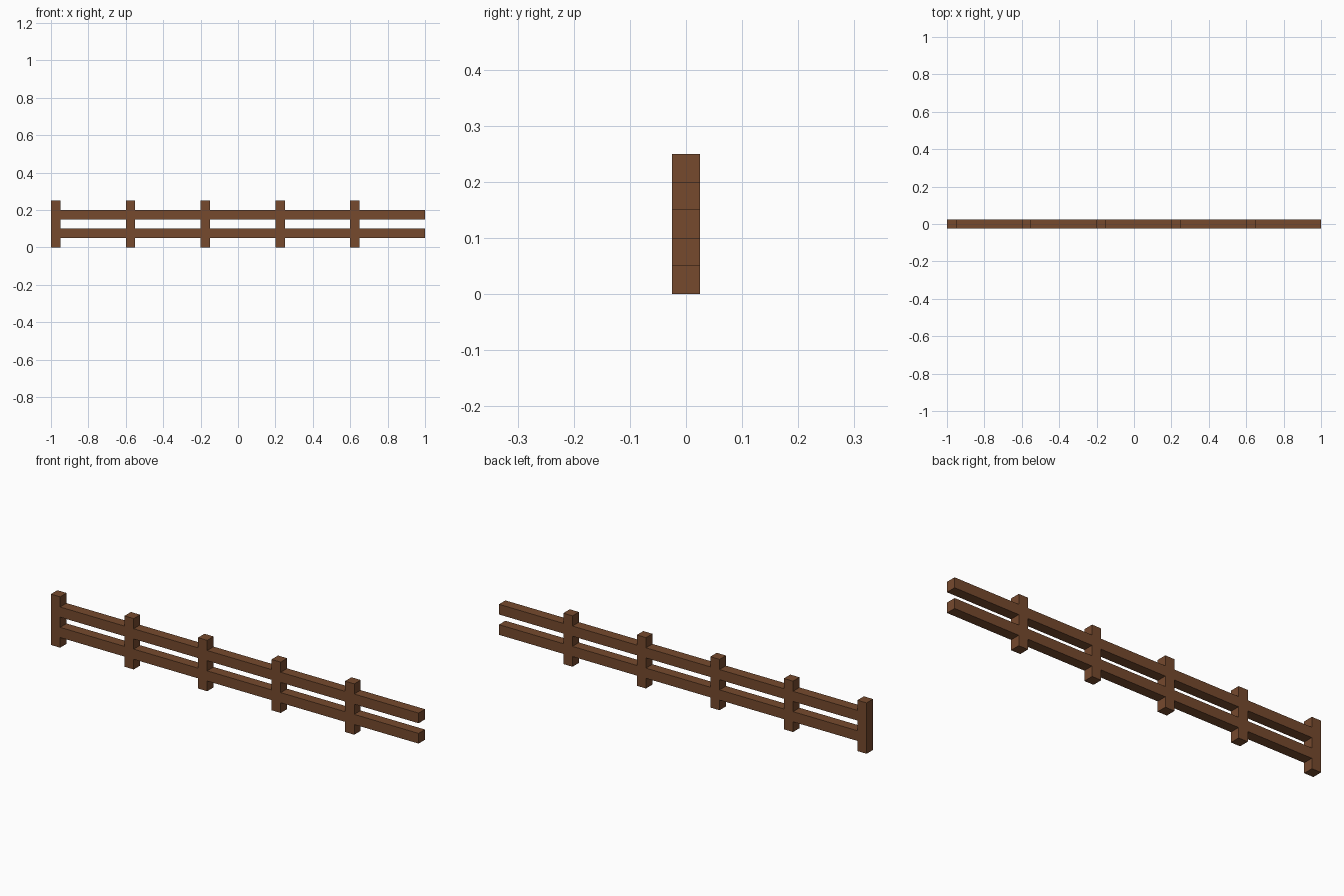
import bpy
import bmesh
from mathutils import Matrix, Vector

cube = bpy.data.objects.get("Cube")
if cube:
    bpy.data.objects.remove(cube, do_unlink=True)

THICK = 0.05        # square timber section
POST_HEIGHT = 0.25
SPACING = 0.4       # distance between posts
BAYS = 5
RAIL_LENGTH = SPACING - THICK

wood = bpy.data.materials.new("brown wood")
wood.use_nodes = True
colour = (0.18, 0.068, 0.027, 1.0)
wood.diffuse_color = colour
bsdf = next(n for n in wood.node_tree.nodes if n.type == "BSDF_PRINCIPLED")
bsdf.inputs["Base Color"].default_value = colour
bsdf.inputs["Roughness"].default_value = 0.9


def timber(name, x, z, length, height):
    """Square timber starting at left edge x and bottom edge z."""
    bm = bmesh.new()
    bmesh.ops.create_cube(bm, size=1, matrix=Matrix.Diagonal((length, THICK, height, 1)))
    mesh = bpy.data.meshes.new(name)
    bm.to_mesh(mesh)
    bm.free()
    mesh.materials.append(wood)
    obj = bpy.data.objects.new(name, mesh)
    obj.location = Vector((x + length / 2, 0, z + height / 2))
    bpy.context.collection.objects.link(obj)
    return obj


# Each bay is a post followed by two rails, flush with the post faces
for i in range(BAYS):
    x = -1 + i * SPACING
    timber(f"post_{i + 1}", x, 0, THICK, POST_HEIGHT)
    for level, z in (("lower", 0.05), ("upper", 0.15)):
        timber(f"{level}_rail_{i + 1}", x + THICK, z, RAIL_LENGTH, THICK)
